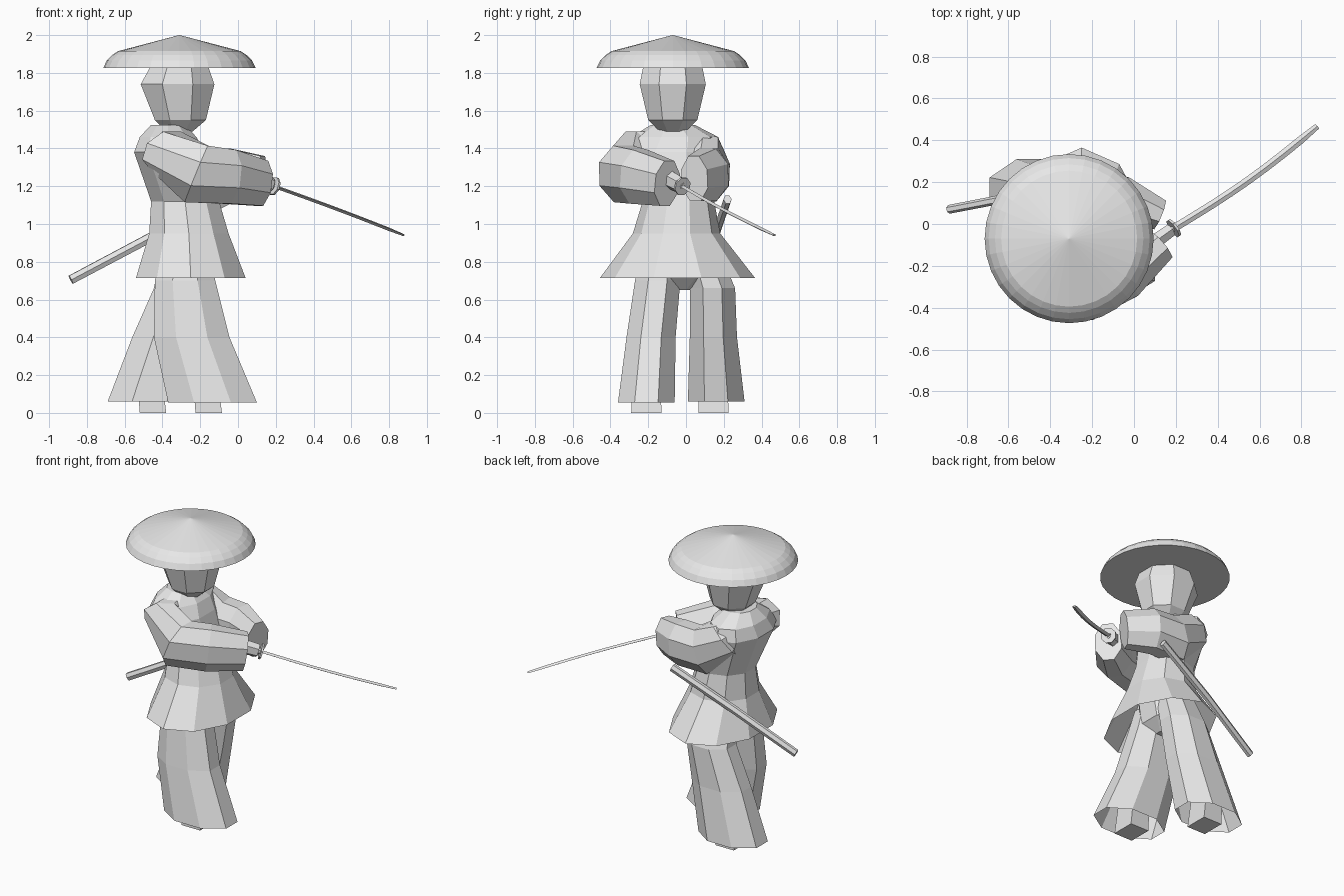
import bpy, bmesh, math
from mathutils import Vector

grey = bpy.data.materials.new("plain grey")
grey.diffuse_color = (0.8, 0.8, 0.8, 1)


def skin(name, rings, cap_start=True, cap_end=True):
    """Join equal-length rings of points into a flat-shaded tube."""
    bm = bmesh.new()
    vs = [[bm.verts.new(p) for p in r] for r in rings]
    n = len(vs[0])
    for a, b in zip(vs, vs[1:]):
        for i in range(n):
            j = (i + 1) % n
            bm.faces.new((a[i], a[j], b[j], b[i]))
    if cap_start:
        bm.faces.new(vs[0][::-1])
    if cap_end:
        bm.faces.new(vs[-1])
    bmesh.ops.recalc_face_normals(bm, faces=bm.faces)
    me = bpy.data.meshes.new(name)
    bm.to_mesh(me)
    bm.free()
    me.materials.append(grey)
    ob = bpy.data.objects.new(name, me)
    bpy.context.collection.objects.link(ob)
    return ob


def stack(name, levels, n=8, turn=0.5, **caps):
    """Loft of level ellipses: (z, cx, cy, rx, ry)."""
    k = 1 / math.cos(math.pi / n) if turn else 1
    rings = []
    for z, cx, cy, rx, ry in levels:
        angs = [2 * math.pi * (i + turn) / n for i in range(n)]
        rings.append([(cx + k * rx * math.cos(a), cy + k * ry * math.sin(a), z) for a in angs])
    return skin(name, rings, **caps)


def tube(name, path, n=6, turn=0.5, **caps):
    """Loft along a path: (x, y, z, half width, half height)."""
    pts = [Vector(p[:3]) for p in path]
    rings = []
    for i, p in enumerate(path):
        t = (pts[min(i + 1, len(pts) - 1)] - pts[max(i - 1, 0)]).normalized()
        side = t.cross(Vector((0, 0, 1))).normalized()
        up = side.cross(t)
        ring = []
        for s in range(n):
            a = 2 * math.pi * (s + turn) / n
            ring.append(pts[i] + side * p[3] * math.cos(a) + up * p[4] * math.sin(a))
        rings.append(ring)
    return skin(name, rings, **caps)


# Wide straw hat with a shallow cone and rounded brim
HX, HY = -0.31, -0.07
stack("hat", [(1.825, HX, HY, 0.404, 0.404), (1.865, HX, HY, 0.385, 0.385),
              (1.895, HX, HY, 0.355, 0.355), (1.915, HX, HY, 0.325, 0.325),
              (2.0, HX, HY, 0.002, 0.002)], n=32, turn=0)

# Head and neck
stack("head", [(1.49, -0.31, -0.07, 0.07, 0.07), (1.55, -0.305, -0.07, 0.135, 0.13),
               (1.74, -0.32, -0.07, 0.195, 0.175), (1.84, -0.31, -0.07, 0.15, 0.155)])
stack("neck", [(1.40, -0.33, -0.07, 0.07, 0.07), (1.52, -0.31, -0.07, 0.06, 0.06)], n=6)

# Robe with a flared skirt
stack("robe", [(0.715, -0.25, -0.045, 0.29, 0.39), (0.95, -0.26, -0.05, 0.21, 0.22),
               (1.12, -0.28, -0.04, 0.18, 0.18), (1.38, -0.365, -0.08, 0.185, 0.26),
               (1.46, -0.37, -0.06, 0.15, 0.22), (1.525, -0.37, -0.07, 0.09, 0.11)],
      n=10, cap_start=False)

# Pelvis between the trouser legs
stack("pelvis", [(0.65, -0.28, -0.02, 0.07, 0.05), (0.72, -0.28, -0.02, 0.14, 0.18),
                 (0.90, -0.27, -0.03, 0.15, 0.17)])

# Wide open trouser legs, right one stepping forward
stack("right_trouser_leg", [(0.055, -0.135, -0.21, 0.235, 0.15), (0.40, -0.245, -0.185, 0.20, 0.13),
                            (0.70, -0.28, -0.15, 0.16, 0.12), (0.85, -0.28, -0.13, 0.13, 0.10)],
      cap_start=False)
stack("left_trouser_leg", [(0.06, -0.47, 0.16, 0.22, 0.15), (0.40, -0.37, 0.145, 0.19, 0.125),
                           (0.66, -0.29, 0.14, 0.155, 0.12), (0.85, -0.28, 0.08, 0.13, 0.10)],
      cap_start=False)

# Feet
for side, fx, fy in (("right", -0.155, -0.21), ("left", -0.45, 0.145)):
    stack(side + "_foot", [(0, fx, fy, 0.07, 0.08), (0.2, fx - 0.02, fy, 0.065, 0.075)], n=4)

# Wide sleeves bent towards the sword grip
tube("right_sleeve", [(-0.36, -0.10, 1.42, 0.09, 0.08), (-0.38, -0.24, 1.385, 0.145, 0.13),
                      (-0.22, -0.33, 1.265, 0.14, 0.175), (-0.05, -0.25, 1.25, 0.125, 0.155),
                      (0.125, -0.10, 1.215, 0.09, 0.13)], n=8)
tube("left_sleeve", [(-0.38, 0.0, 1.42, 0.09, 0.08), (-0.36, 0.08, 1.36, 0.13, 0.14),
                     (-0.22, 0.12, 1.26, 0.12, 0.16), (-0.05, 0.115, 1.26, 0.12, 0.15),
                     (0.12, 0.045, 1.24, 0.08, 0.13)], n=8)

# Hands, grip, guard and slightly curved blade
G = Vector((0.19, -0.02, 1.20))
D = Vector((0.69, 0.49, -0.26)).normalized()


def along(t, w, h):
    return (*(G + D * t), w, h)


tube("right_hand", [along(-0.13, 0.04, 0.05), along(-0.02, 0.035, 0.045)])
tube("left_hand", [along(-0.24, 0.04, 0.05), along(-0.15, 0.04, 0.05)])
tube("sword_grip", [along(-0.28, 0.016, 0.02), along(0.01, 0.016, 0.02)])
tube("sword_guard", [along(-0.006, 0.05, 0.05), along(0.006, 0.05, 0.05)], n=8)
blade = []
for i in range(9):
    t = i / 8
    p = G + D * (0.88 * t)
    p += Vector((0.57, -0.82, 0)) * 0.02 * math.sin(math.pi * t)
    blade.append((*p, 0.019 if i < 8 else 0.014, 0.009 if i < 8 else 0.006))
tube("sword_blade", blade, n=4, turn=0)

# Empty scabbard at the left hip
tube("scabbard", [(-0.885, 0.07, 0.705, 0.021, 0.027), (-0.47, 0.15, 0.925, 0.022, 0.028),
                  (-0.05, 0.22, 1.13, 0.022, 0.028)], n=6, turn=0)
